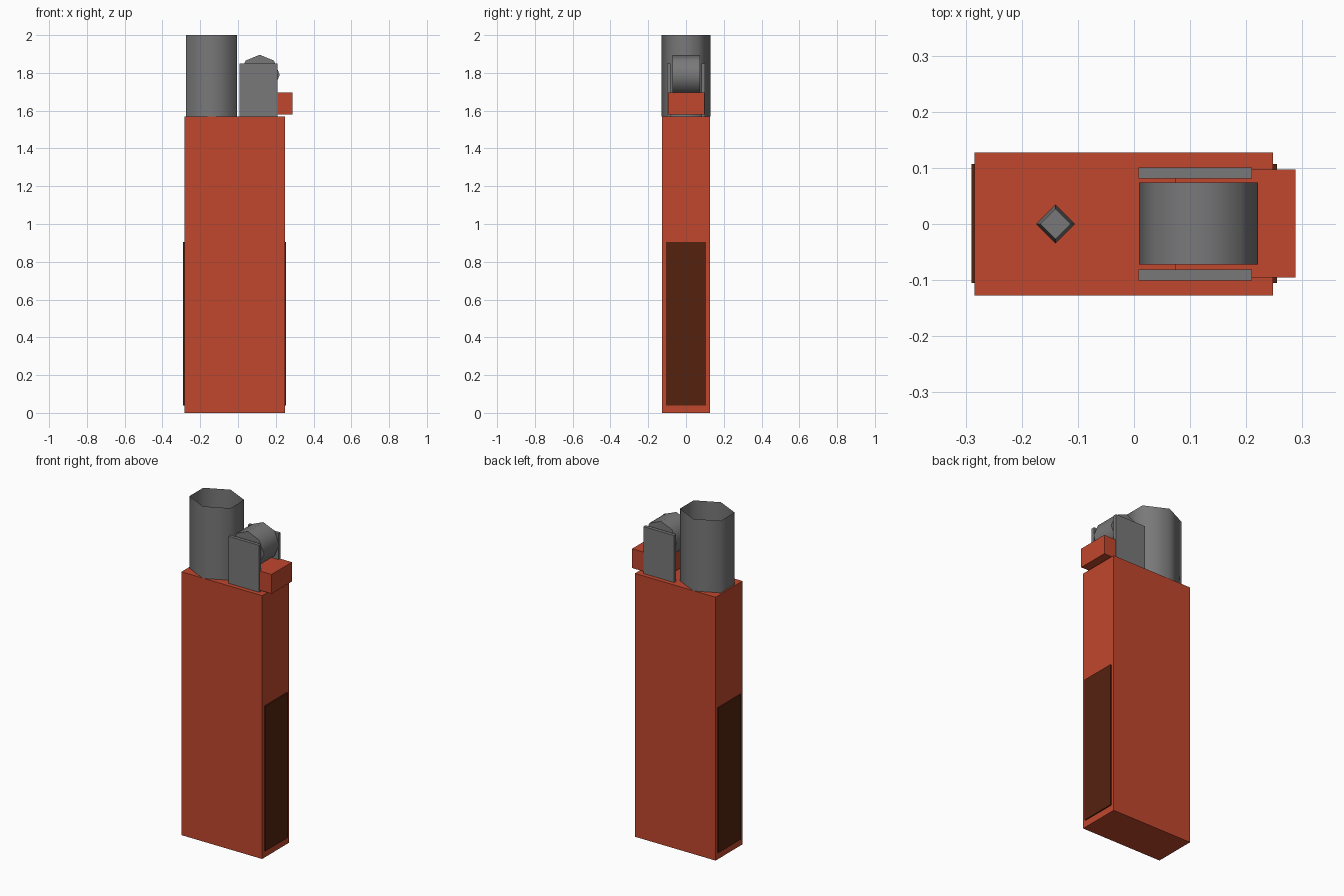
import bpy
import math

cube = bpy.data.objects.get("Cube")
if cube:
    bpy.data.objects.remove(cube, do_unlink=True)


def make_material(name, rgb):
    mat = bpy.data.materials.new(name)
    mat.use_nodes = True
    mat.diffuse_color = (*rgb, 1)
    mat.node_tree.nodes["Principled BSDF"].inputs["Base Color"].default_value = (*rgb, 1)
    return mat


red = make_material("red plastic", (0.53, 0.063, 0.027))
brown = make_material("dark brown", (0.09, 0.016, 0.0045))
metal = make_material("grey metal", (0.19, 0.19, 0.195))


def finish(name, mat, smooth=False):
    obj = bpy.context.object
    obj.name = name
    obj.data.materials.append(mat)
    bpy.ops.object.transform_apply(location=False, rotation=True, scale=True)
    if smooth:
        bpy.ops.object.shade_smooth_by_angle(angle=math.radians(75))
    return obj


def box(name, mat, x, y, z):
    """Box spanning the given (low, high) ranges."""
    spans = (x, y, z)
    bpy.ops.mesh.primitive_cube_add(size=1, location=[(a + b) / 2 for a, b in spans])
    bpy.context.object.scale = [b - a for a, b in spans]
    return finish(name, mat)


BODY_TOP = 1.57

# Fuel body and the dark panels on its narrow sides
box("body", red, (-0.284, 0.248), (-0.127, 0.127), (0, BODY_TOP))
box("left_panel", brown, (0.247, 0.255), (-0.105, 0.107), (0.04, 0.905))
box("right_panel", brown, (-0.29, -0.283), (-0.105, 0.107), (0.04, 0.905))

# Open, thin-walled hexagonal wind guard
bpy.ops.mesh.primitive_cylinder_add(
    vertices=6, radius=1, depth=2 - BODY_TOP, end_fill_type='NOTHING',
    location=(-0.14, 0, (2 + BODY_TOP) / 2))
bpy.context.object.scale = (0.135 / math.cos(math.pi / 6), 0.13, 1)
finish("wind_guard", metal, smooth=True)

# Tapered gas nozzle inside the guard
bpy.ops.mesh.primitive_cone_add(
    vertices=4, radius1=0.034, radius2=0.027, depth=0.15,
    location=(-0.14, 0, BODY_TOP + 0.075))
finish("gas_nozzle", metal)

# Plates holding the wheel
for name, side in (("front_plate", -1), ("back_plate", 1)):
    edges = sorted((side * 0.081, side * 0.101))
    box(name, metal, (0.008, 0.21), edges, (BODY_TOP, 1.85))

# Eight-sided spark wheel with corners on the axes
bpy.ops.mesh.primitive_cylinder_add(
    vertices=8, radius=0.106, depth=0.146,
    location=(0.115, 0.001, 1.79), rotation=(math.pi / 2, 0, 0))
finish("spark_wheel", metal, smooth=True)

# Thumb lever
box("thumb_lever", red, (0.073, 0.288), (-0.095, 0.097), (1.58, 1.695))
